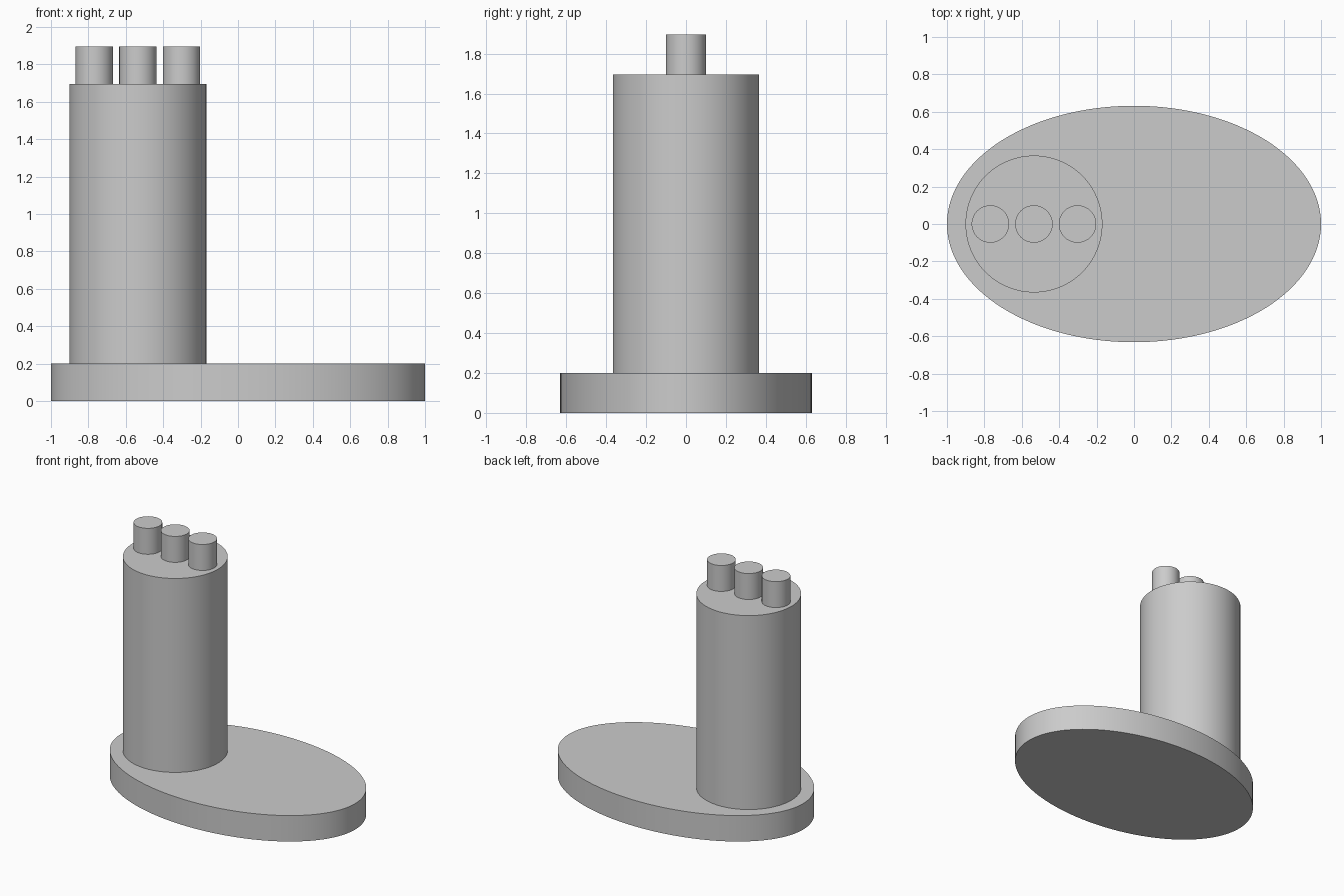
import bpy
import math

cube = bpy.data.objects.get("Cube")
if cube:
    bpy.data.objects.remove(cube, do_unlink=True)

grey = bpy.data.materials.new("plain grey")
grey.use_nodes = True
colour = (0.6, 0.6, 0.6, 1)
grey.diffuse_color = colour
grey.node_tree.nodes["Principled BSDF"].inputs["Base Color"].default_value = colour


def disc(name, x, rx, ry, bottom, top, sides=96):
    """Upright elliptical cylinder between two heights."""
    bpy.ops.mesh.primitive_cylinder_add(
        vertices=sides, radius=1, depth=1, location=(x, 0, (bottom + top) / 2))
    part = bpy.context.object
    part.name = name
    part.scale = (rx, ry, top - bottom)
    bpy.ops.object.transform_apply(location=False, rotation=False, scale=True)
    bpy.ops.object.shade_smooth_by_angle(angle=math.radians(30))
    part.data.materials.append(grey)
    return part


# Oval base
disc("base", 0, 1, 0.632, 0, 0.2, 128)

# Tall column standing off-centre
column_x = -0.535
disc("column", column_x, 0.366, 0.366, 0.2, 1.695)

# Row of three pegs on the column
for side, name in ((-1, "right_peg"), (0, "middle_peg"), (1, "left_peg")):
    disc(name, column_x + side * 0.233, 0.1, 0.1, 1.695, 1.895, 64)
